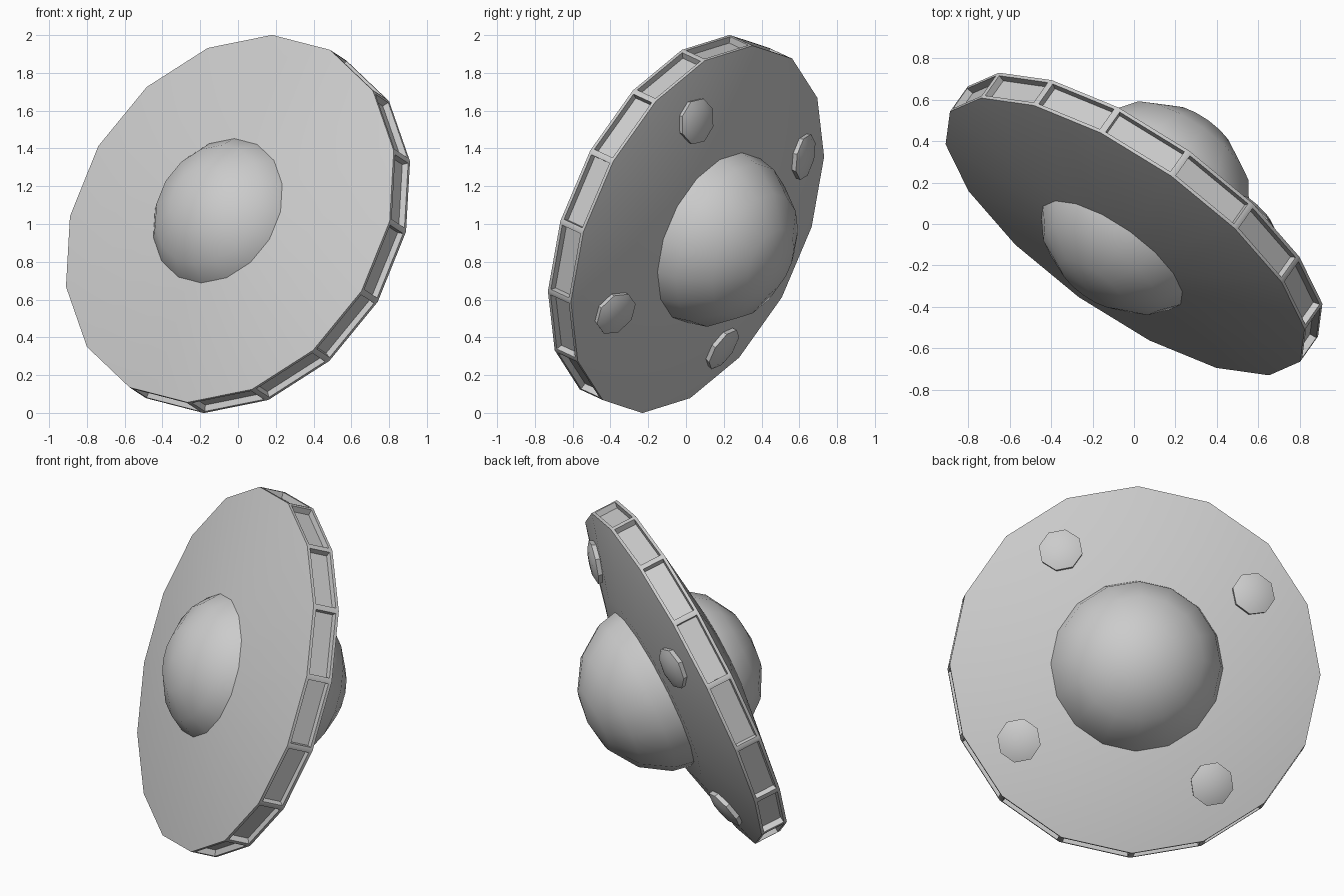
import bpy, bmesh, math
from mathutils import Matrix, Vector

if "Cube" in bpy.data.objects:
    bpy.data.objects.remove(bpy.data.objects["Cube"], do_unlink=True)

SIDES = 16

grey = bpy.data.materials.new("hull_grey")
grey.use_nodes = True
COLOUR = (0.6, 0.6, 0.6, 1)
grey.diffuse_color = COLOUR
grey.node_tree.nodes["Principled BSDF"].inputs["Base Color"].default_value = COLOUR

# Tilted frame of the whole craft: local z runs through the small dome
axis = Vector((-0.54, -0.764, 0.354)).normalized()
side = Vector((0.215, 0.281, 0.935))
side = (side - axis * side.dot(axis)).normalized()
TILT = Matrix.Translation((0, 0, 1)) @ Matrix((side, axis.cross(side), axis)).transposed().to_4x4()


def lathe(profile, sides):
    """Spin (radius, height) points about z; radius 0 makes a pole."""
    bm = bmesh.new()
    rings = []
    for r, z in profile:
        n = 1 if r == 0 else sides
        rings.append([bm.verts.new((r * math.cos(math.tau * i / sides),
                                    r * math.sin(math.tau * i / sides), z)) for i in range(n)])
    for a, b in zip(rings, rings[1:]):
        for i in range(sides):
            j = (i + 1) % sides
            quad = [a[i % len(a)], b[i % len(b)], b[j % len(b)], a[j % len(a)]]
            bm.faces.new(list(dict.fromkeys(quad)))
    bmesh.ops.recalc_face_normals(bm, faces=bm.faces)
    return bm


def finish(name, bm, local=Matrix()):
    """Turn a bmesh into a shaded object placed in the tilted frame."""
    mesh = bpy.data.meshes.new(name)
    bm.to_mesh(mesh)
    bm.free()
    mesh.materials.append(grey)
    obj = bpy.data.objects.new(name, mesh)
    bpy.context.collection.objects.link(obj)
    obj.matrix_world = TILT @ local
    bpy.ops.object.select_all(action='DESELECT')
    obj.select_set(True)
    bpy.context.view_layer.objects.active = obj
    bpy.ops.object.shade_smooth_by_angle(angle=math.radians(30))


def dome(name, radius, height, centre, sign):
    """Half ellipsoid with its pole along the axis."""
    steps = [math.pi / 8 * k for k in range(5)]
    profile = [(radius * math.sin(a), sign * (centre + height * math.cos(a))) for a in steps]
    finish(name, lathe(profile, SIDES))


# Disc hull, with a framed recess in every rim face
hull = lathe([(0, 0.2), (0.4, 0.2), (1.04, 0.08), (1.04, -0.08),
              (0.565, -0.21), (0, -0.21)], SIDES)
rim = [f for f in hull.faces if abs(f.normal.z) < 0.1]
bmesh.ops.inset_individual(hull, faces=rim, thickness=0.024, depth=0)
bmesh.ops.inset_individual(hull, faces=rim, thickness=0.004, depth=-0.035)
finish("disc_hull", hull)

# Cockpit dome above and the larger dome below
dome("upper_dome", 0.475, 0.415, 0, 1)
dome("lower_dome", 0.5, 0.5, 0.125, -1)

# Four shallow round pods on the underside, following its slope
slope = math.atan2(0.13, 0.475)
for k in range(4):
    pod = lathe([(0.115, 0.03), (0.125, -0.022), (0.085, -0.038), (0, -0.045)], 8)
    place = (Matrix.Rotation(math.radians(-33.75 + 90 * k), 4, 'Z')
             @ Matrix.Translation((0.778, 0, -0.152))
             @ Matrix.Rotation(-slope, 4, 'Y'))
    finish("landing_pod_%d" % (k + 1), pod, place)
